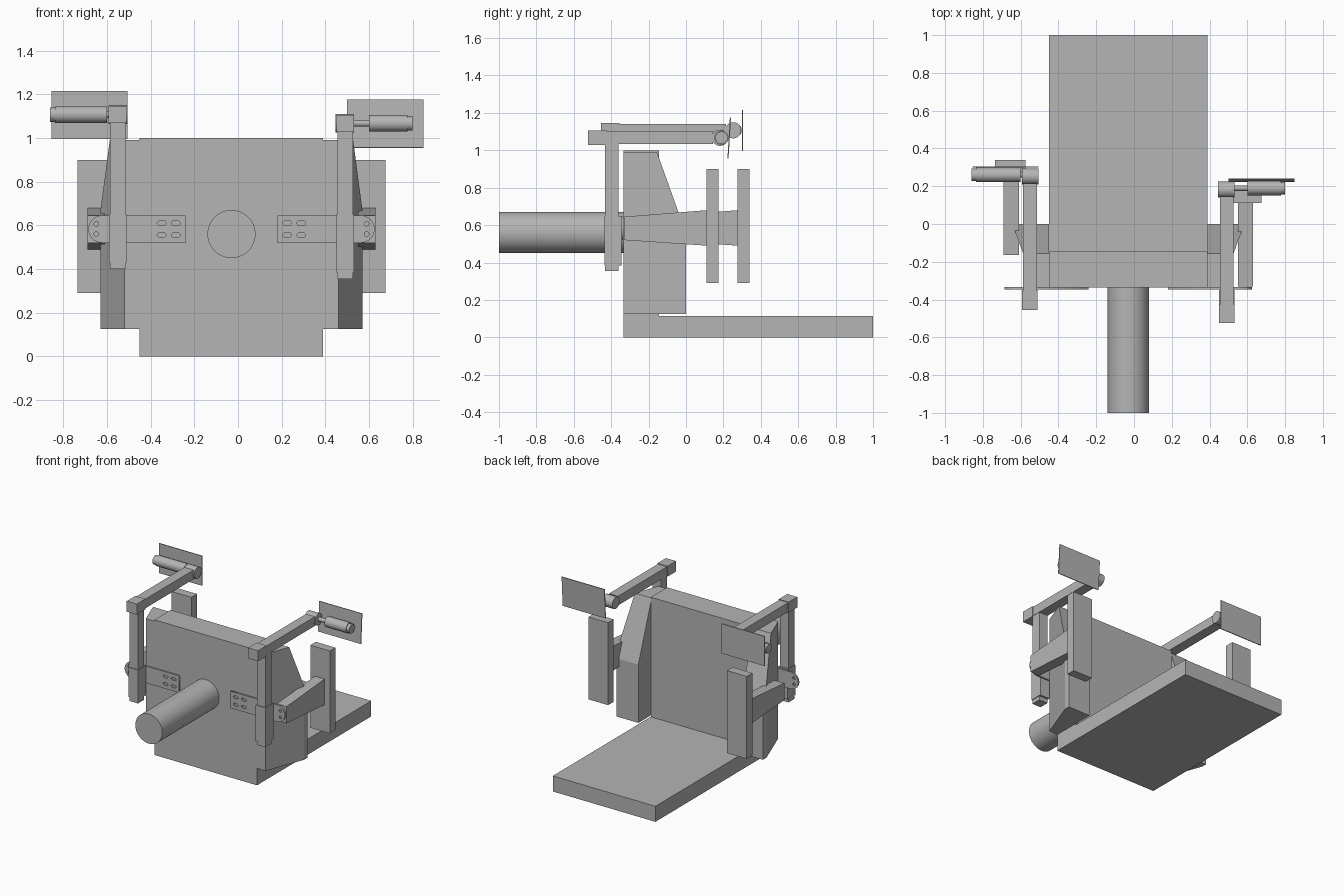
import bpy, bmesh, math
from mathutils import Matrix, Vector

if "Cube" in bpy.data.objects:
    bpy.data.objects.remove(bpy.data.objects["Cube"])

CX = -0.03  # symmetry line of the machine body
grey = bpy.data.materials.new("machine_grey")
grey.diffuse_color = (0.46, 0.46, 0.46, 1)
grey.use_nodes = True
grey.node_tree.nodes["Principled BSDF"].inputs["Base Color"].default_value = grey.diffuse_color


def finish(name, bm):
    bmesh.ops.recalc_face_normals(bm, faces=bm.faces)
    me = bpy.data.meshes.new(name)
    bm.to_mesh(me)
    bm.free()
    me.materials.append(grey)
    ob = bpy.data.objects.new(name, me)
    bpy.context.collection.objects.link(ob)
    return ob


def box(name, x, y, z, tilt=0):
    bm = bmesh.new()
    bmesh.ops.create_cube(bm, size=1)
    size = [abs(b - a) for a, b in (x, y, z)]
    mid = [(a + b) / 2 for a, b in (x, y, z)]
    bm.transform(Matrix.Translation(mid) @ Matrix.Rotation(tilt, 4, 'X') @ Matrix.Diagonal((*size, 1)))
    return finish(name, bm)


def rod(name, start, end, r):
    a, b = Vector(start), Vector(end)
    bm = bmesh.new()
    bmesh.ops.create_cone(bm, cap_ends=True, segments=48, radius1=r, radius2=r, depth=(b - a).length)
    turn = (b - a).to_track_quat('Z', 'Y').to_matrix().to_4x4()
    bm.transform(Matrix.Translation((a + b) / 2) @ turn)
    for f in bm.faces:
        f.smooth = len(f.verts) == 4
    for e in bm.edges:
        e.smooth = all(len(f.verts) == 4 for f in e.link_faces)
    return finish(name, bm)


def oval(cx, cz, w, h, n=16):
    """Rounded slot outline of width w and height h."""
    pts = []
    for i in range(n):
        t = 2 * math.pi * (i + 0.5) / n
        shift = math.copysign((w - h) / 2, math.cos(t))
        pts.append((cx + shift + h / 2 * math.cos(t), cz + h / 2 * math.sin(t)))
    return pts


def slotted_plate(name, outlines, side, y, thick):
    cu = bpy.data.curves.new(name, 'CURVE')
    cu.dimensions, cu.fill_mode, cu.extrude = '2D', 'BOTH', thick / 2
    for pts in outlines:
        sp = cu.splines.new('POLY')
        sp.points.add(len(pts) - 1)
        for p, (u, v) in zip(sp.points, pts):
            p.co = (side * u, v, 0, 1)
        sp.use_cyclic_u = True
    cu.materials.append(grey)
    ob = bpy.data.objects.new(name, cu)
    bpy.context.collection.objects.link(ob)
    ob.rotation_euler = (math.pi / 2, 0, 0)
    ob.location = (CX, y, 0)
    bpy.ops.object.select_all(action='DESELECT')
    ob.select_set(True)
    bpy.context.view_layer.objects.active = ob
    bpy.ops.object.convert(target='MESH')


# main body
box("base_slab", (-0.45, 0.39), (-0.335, 1.0), (0, 0.115))
box("back_panel", (-0.45, 0.39), (-0.335, -0.145), (0, 1.0))
rod("front_tube", (CX, -1.0, 0.56), (CX, -0.33, 0.56), 0.11)

# settings that differ between the two sides
SIDES = {
    "left": dict(s=-1, arm_y=-0.165, post_z=0.40, rail_y=-0.455, rail_z=1.107,
                 plate_y=0.302, plate_z=1.105, tilt=0, grip=0.57),
    "right": dict(s=1, arm_y=-0.33, post_z=0.355, rail_y=-0.525, rail_z=1.067,
                  plate_y=0.231, plate_z=1.065, tilt=-0.06, grip=0.63),
}

for side, d in SIDES.items():
    s = d["s"]

    def X(a, b):
        return (CX + s * a, CX + s * b)

    # flared side wing with sloping upper rear corner
    bm = bmesh.new()
    plan = [(0.42, -0.335), (0.49, -0.335), (0.60, -0.04), (0.60, 0), (0.42, 0)]
    low = [bm.verts.new((CX + s * u, y, 0.125)) for u, y in plan]
    high = [bm.verts.new((CX + s * u, y, 0.99)) for u, y in plan]
    bm.faces.new(low)
    bm.faces.new(high)
    for i in range(5):
        j = (i + 1) % 5
        bm.faces.new((low[i], low[j], high[j], high[i]))
    bmesh.ops.recalc_face_normals(bm, faces=bm.faces)
    cut = bmesh.ops.bisect_plane(bm, geom=bm.verts[:] + bm.edges[:] + bm.faces[:],
                                 plane_co=(0, -0.155, 0.99), plane_no=(0, 2.8, 1), clear_outer=True)
    bmesh.ops.contextual_create(bm, geom=[e for e in cut["geom_cut"] if isinstance(e, bmesh.types.BMEdge)])
    finish(side + "_wing", bm)

    # slotted mounting plate with a rounded outer end
    outline = [(0.21, 0.52)]
    for i in range(17):
        t = -math.pi / 2 + math.pi * i / 16
        outline.append((0.593 + 0.0625 * math.cos(t), 0.5825 + 0.0625 * math.sin(t)))
    outline.append((0.21, 0.645))
    slots = [oval(u, z, 0.04, 0.02) for u in (0.255, 0.32) for z in (0.555, 0.61)]
    holes = [oval(0.619, z, 0.021, 0.0209) for z in (0.56, 0.607)]
    slotted_plate(side + "_mounting_plate", [outline] + slots + holes, s, -0.34, 0.012)

    # tapered arm and upright pad behind it
    y0, y1 = d["arm_y"], d["arm_y"] + 0.445
    arm = box(side + "_arm", X(0.58, 0.66), (y0, y1), (0.49, 0.68))
    for v in arm.data.vertices:
        if v.co.y < (y0 + y1) / 2:
            v.co.z = 0.52 if v.co.z < 0.58 else 0.645
    box(side + "_pad", X(0.545, 0.705), (y1 - 0.005, y1 + 0.06), (0.29, 0.90))

    # post with lower sleeve, rail with front sleeve
    rz, ry = d["rail_z"], d["rail_y"]
    box(side + "_post", X(0.486, 0.556), (-0.432, -0.36), (d["post_z"], rz))
    box(side + "_post_sleeve", X(0.481, 0.561), (-0.437, -0.345), (d["post_z"] + 0.03, 0.65))
    box(side + "_rail", X(0.484, 0.558), (ry + 0.01, ry + 0.67), (rz - 0.034, rz + 0.034))
    box(side + "_rail_sleeve", X(0.48, 0.562), (ry, ry + 0.10), (rz - 0.039, rz + 0.039))

    # pivot, grip and flat screen at the end of the rail
    py = ry + 0.707
    rod(side + "_pivot", (CX + s * 0.476, py, rz), (CX + s * 0.562, py, rz), 0.043)
    rod(side + "_grip_pin", (CX + s * 0.55, py + 0.008, rz), (CX + s * 0.65, py + 0.008, rz), 0.015)
    rod(side + "_grip", (CX + s * d["grip"], py + 0.008, rz), (CX + s * 0.807, py + 0.008, rz), 0.038)
    tip = 0.77 if s < 0 else 0.83
    rod(side + "_grip_tip", (CX + s * 0.79, py + 0.008, rz), (CX + s * 0.83, py + 0.008, rz), 0.033)
    inner, outer = (0.475, 0.825) if s < 0 else (0.53, 0.88)
    box(side + "_screen", X(inner, outer), (d["plate_y"] - 0.003, d["plate_y"] + 0.003),
        (d["plate_z"] - 0.11, d["plate_z"] + 0.11), d["tilt"])
